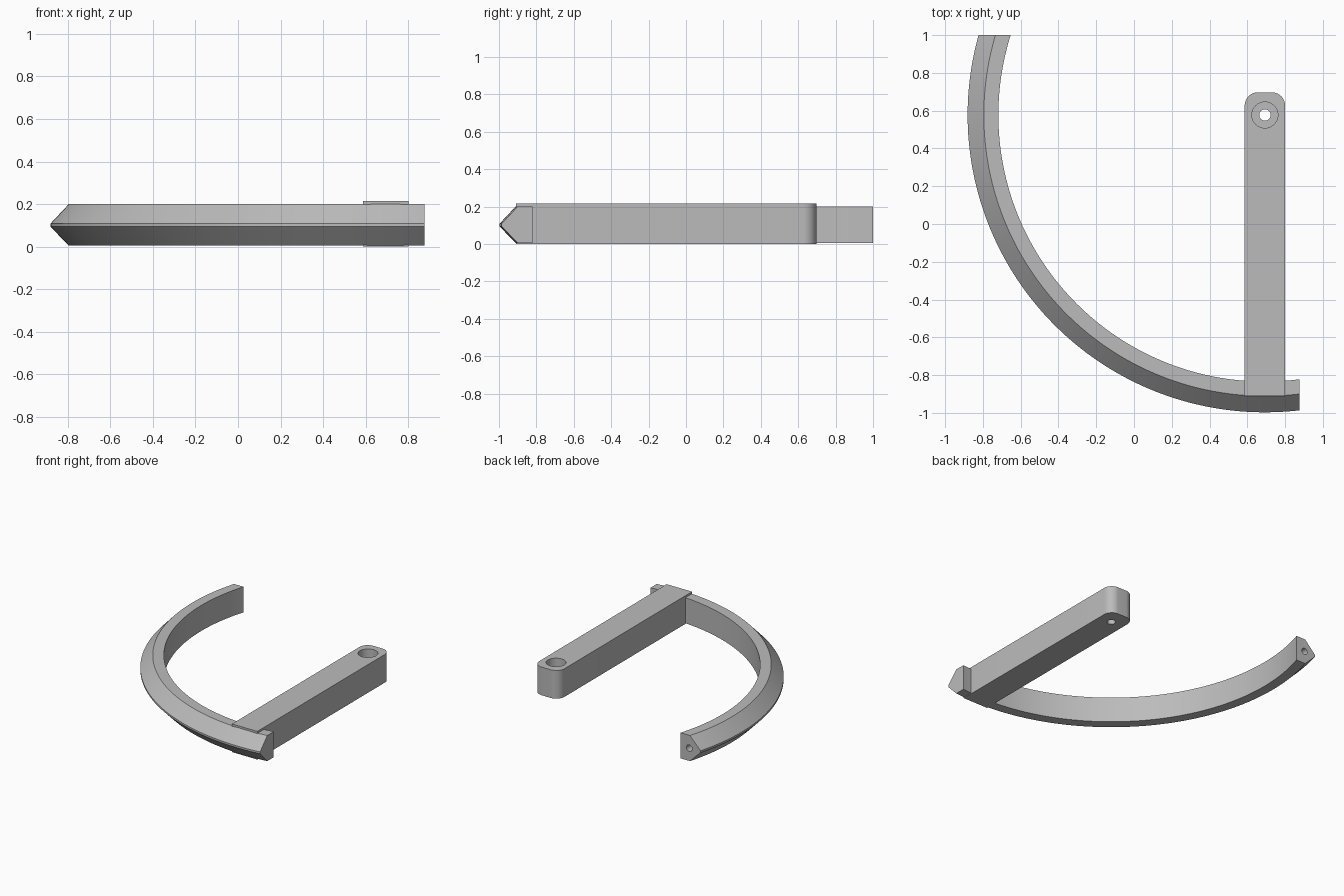
import bpy, bmesh
from math import radians, sin, cos, pi
from mathutils import Matrix

cube = bpy.data.objects.get("Cube")
if cube:
    bpy.data.objects.remove(cube)

CX, CY = 0.693, 0.577      # pivot, centre of the arc
TOP = 0.215

grey = bpy.data.materials.new("plain grey")
grey.use_nodes = True
grey.diffuse_color = (0.5, 0.5, 0.5, 1)
grey.node_tree.nodes["Principled BSDF"].inputs["Base Color"].default_value = (0.5, 0.5, 0.5, 1)


def make_object(name, bm):
    bmesh.ops.recalc_face_normals(bm, faces=bm.faces[:])
    mesh = bpy.data.meshes.new(name)
    bm.to_mesh(mesh)
    bm.free()
    mesh.materials.append(grey)
    obj = bpy.data.objects.new(name, mesh)
    bpy.context.collection.objects.link(obj)
    return obj


def cylinder(name, radius, depth, matrix):
    bm = bmesh.new()
    bmesh.ops.create_cone(bm, cap_ends=True, segments=40, radius1=radius,
                          radius2=radius, depth=depth, matrix=matrix)
    obj = make_object(name, bm)
    obj.hide_render = True
    return obj


def drill(obj, cutters):
    # cut the holes, bake the result and drop the cutters
    for cutter in cutters:
        mod = obj.modifiers.new("hole", 'BOOLEAN')
        mod.operation = 'DIFFERENCE'
        mod.solver = 'EXACT'
        mod.object = cutter
    graph = bpy.context.evaluated_depsgraph_get()
    mesh = bpy.data.meshes.new_from_object(obj.evaluated_get(graph))
    obj.modifiers.clear()
    obj.data = mesh
    for cutter in cutters:
        bpy.data.objects.remove(cutter)
    mesh.polygons.foreach_set("use_smooth", [True] * len(mesh.polygons))
    mesh.set_sharp_from_angle(angle=radians(30))


# curved rim: pointed section swept about the pivot, ends trimmed square
section = [(1.411, 0.005), (1.488, 0.005), (1.574, 0.094),
           (1.574, 0.108), (1.488, 0.2), (1.411, 0.2)]
bm = bmesh.new()
STEPS = 96
rings = []
for i in range(STEPS + 1):
    a = radians(158 + 124 * i / STEPS)
    rings.append([bm.verts.new((CX + r * cos(a), CY + r * sin(a), z)) for r, z in section])
n = len(section)
for a, b in zip(rings, rings[1:]):
    for j in range(n):
        k = (j + 1) % n
        bm.faces.new((a[j], a[k], b[k], b[j]))
bm.faces.new(rings[0])
bm.faces.new(rings[-1])
for point, normal in (((0, 1, 0), (0, 1, 0)), ((0.877, 0, 0), (1, 0, 0))):
    bmesh.ops.bisect_plane(bm, geom=bm.verts[:] + bm.edges[:] + bm.faces[:],
                           plane_co=point, plane_no=normal, clear_outer=True)
    bmesh.ops.holes_fill(bm, edges=[e for e in bm.edges if e.is_boundary], sides=0)
rim = make_object("curved_rim", bm)
drill(rim, [cylinder("rim_end_cutter", 0.025, 0.2,
                     Matrix.Translation((-0.728, 1, 0.102)) @ Matrix.Rotation(pi / 2, 4, 'X'))])

# straight arm: bar with rounded corners at the pivot end
HALF, BACK, FRONT, ROUND = 0.107, 0.697, -0.91, 0.07
outline = [(CX - HALF, FRONT), (CX + HALF, FRONT)]
for side, start in ((1, 0), (-1, 90)):
    for i in range(13):
        a = radians(start + 90 * i / 12)
        outline.append((CX + side * (HALF - ROUND) + ROUND * cos(a),
                        BACK - ROUND + ROUND * sin(a)))
bm = bmesh.new()
base = bm.faces.new([bm.verts.new((x, y, 0)) for x, y in outline])
top = bmesh.ops.extrude_face_region(bm, geom=[base])
bmesh.ops.translate(bm, vec=(0, 0, TOP),
                    verts=[v for v in top["geom"] if isinstance(v, bmesh.types.BMVert)])
if not any(len(f.verts) == len(outline) and f.calc_center_median().z < 0.01 for f in bm.faces):
    bmesh.ops.holes_fill(bm, edges=[e for e in bm.edges if e.is_boundary], sides=0)
arm = make_object("straight_arm", bm)

# stepped pivot hole
drill(arm, [cylinder("pivot_cutter", 0.03, 1, Matrix.Translation((CX, CY, 0))),
            cylinder("recess_cutter", 0.069, 0.2, Matrix.Translation((CX, CY, TOP)))])
